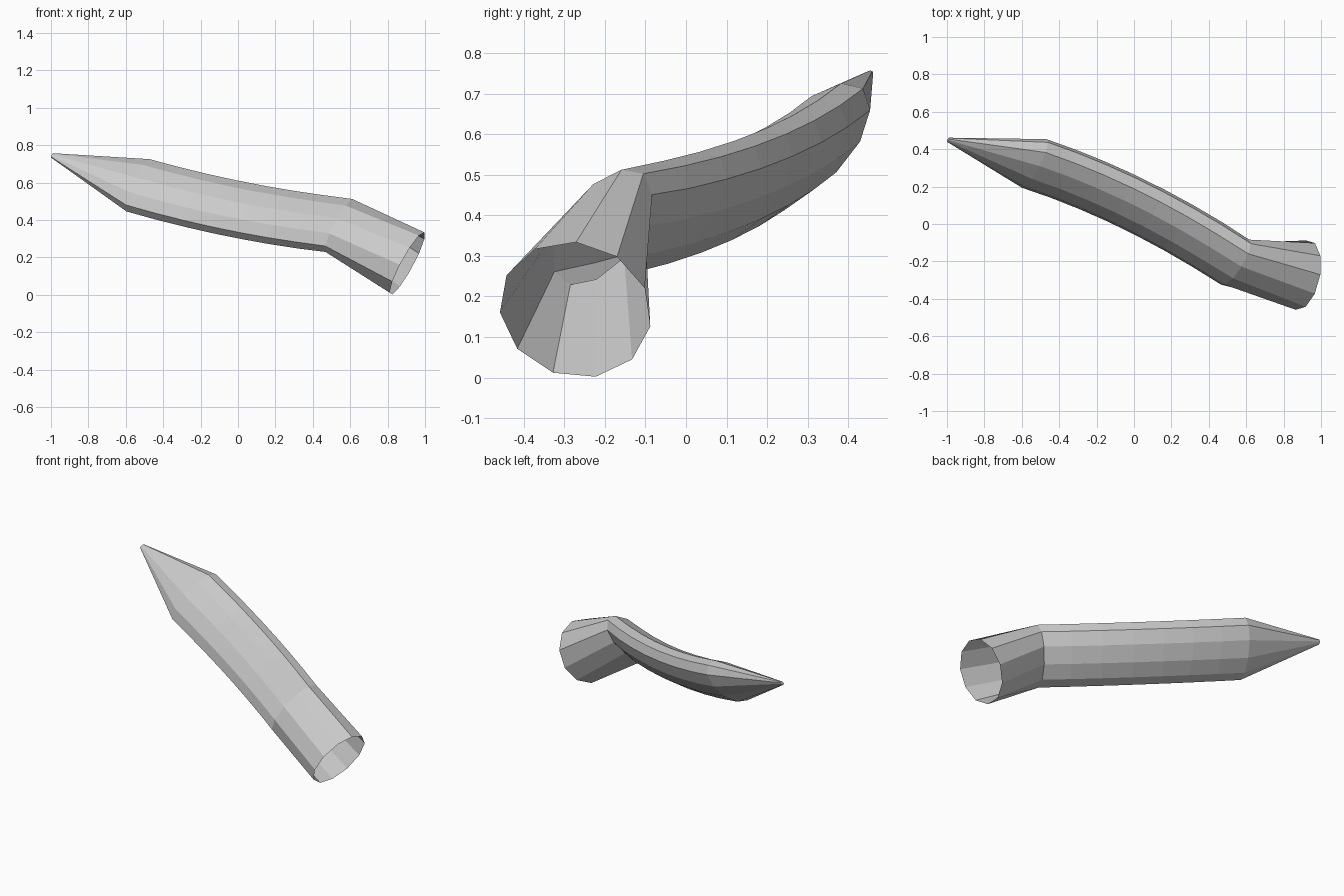
import bpy, bmesh
from math import cos, sin, tau
from mathutils import Vector as V

if "Cube" in bpy.data.objects:
    bpy.data.objects.remove(bpy.data.objects["Cube"])

SIDES = 11


def ring(bm, centre, normal, wide, a, b):
    """Elliptical ring: half-width a along 'wide', half-thickness b across it."""
    w = wide.normalized()
    t = normal.cross(w).normalized()
    return [bm.verts.new(centre + w * (a * cos(tau * i / SIDES)) + t * (b * sin(tau * i / SIDES)))
            for i in range(SIDES)]


def bridge(bm, r0, r1):
    for i in range(SIDES):
        j = (i + 1) % SIDES
        bm.faces.new((r0[i], r0[j], r1[j], r1[i]))


bm = bmesh.new()

# pointed tip
wide_left, wide_right = V((.38, .62, .69)), V((.44, .55, .71))
rings = [ring(bm, V((-.994, .45, .745)), V((.91, -.25, -.32)), wide_left, .015, .009)]

# flattened, gently curved body
p0, p1, p2 = V((-.53, .322, .585)), V((.01, .143, .432)), V((.545, -.207, .371))
STEPS = 7
for k in range(STEPS + 1):
    t = k / STEPS
    c = p0 * (1 - t) ** 2 + p1 * (2 * t * (1 - t)) + p2 * t ** 2
    n = (p1 - p0) * (1 - t) + (p2 - p1) * t
    if k == STEPS:
        n = V((.90, -.31, -.32))
    rings.append(ring(bm, c, n, wide_left.lerp(wide_right, t), .185, .09))

# round open mouth
n = V((.865, -.17, -.47)).normalized()
wide = wide_right - n * wide_right.dot(n)
rings.append(ring(bm, V((.905, -.273, .167)), n, wide, .19, .19))

for r0, r1 in zip(rings, rings[1:]):
    bridge(bm, r0, r1)
bm.faces.new(rings[0])
bmesh.ops.recalc_face_normals(bm, faces=bm.faces)

mesh = bpy.data.meshes.new("curved_tube")
bm.to_mesh(mesh)
bm.free()
bpy.context.collection.objects.link(bpy.data.objects.new("curved_tube", mesh))
